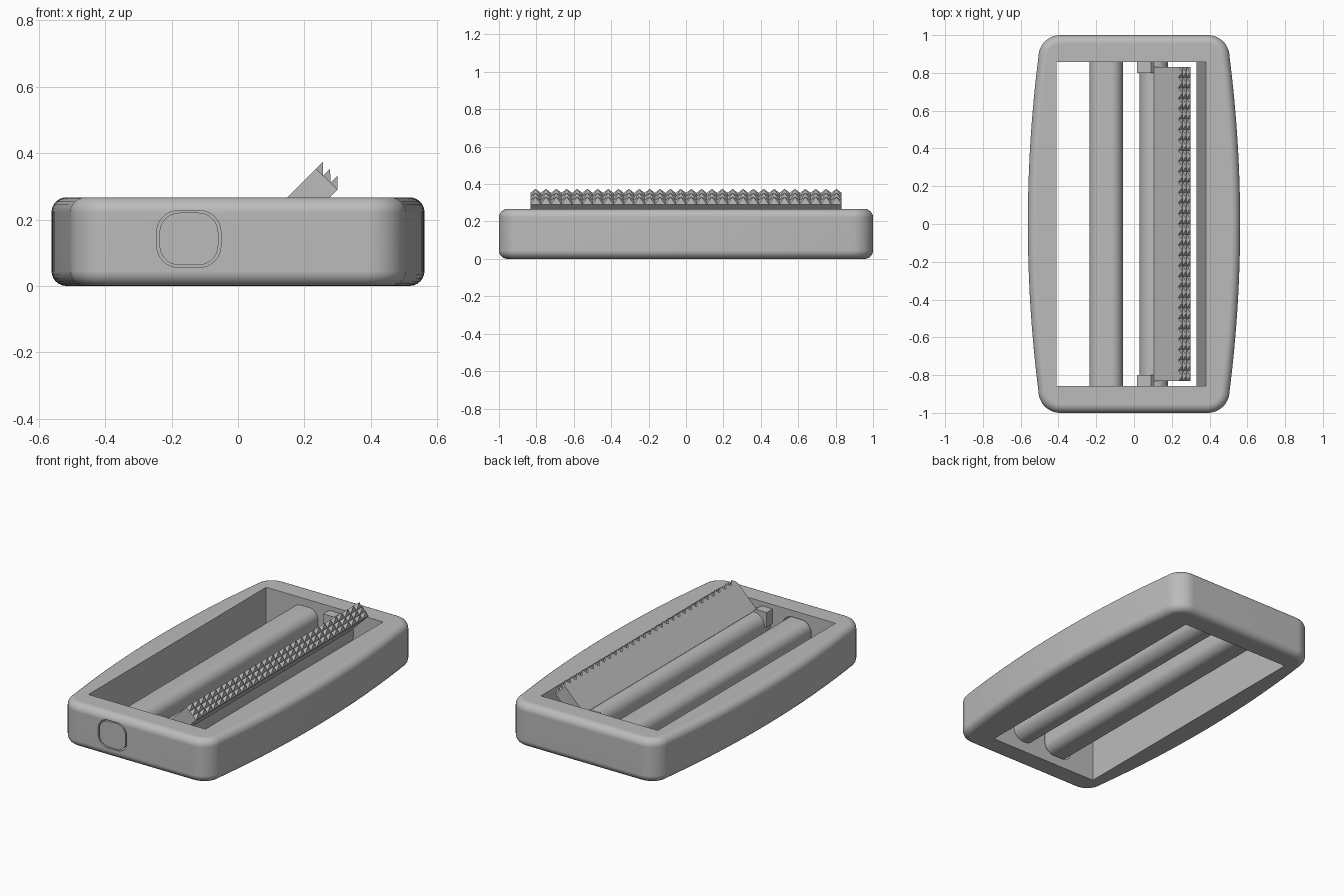
import bpy, bmesh, math
from mathutils import Vector

cube = bpy.data.objects.get("Cube")
if cube:
    bpy.data.objects.remove(cube, do_unlink=True)

grey = bpy.data.materials.new("plain grey")
grey.use_nodes = True
grey.diffuse_color = (0.5, 0.5, 0.5, 1)
grey.node_tree.nodes["Principled BSDF"].inputs["Base Color"].default_value = (0.5, 0.5, 0.5, 1)


def finish(bm, name):
    bmesh.ops.recalc_face_normals(bm, faces=bm.faces[:])
    mesh = bpy.data.meshes.new(name)
    bm.to_mesh(mesh)
    bm.free()
    mesh.materials.append(grey)
    ob = bpy.data.objects.new(name, mesh)
    bpy.context.collection.objects.link(ob)
    return ob


def extrude(points, offset):
    """Closed prism from a ring of 3D points."""
    bm = bmesh.new()
    face = bm.faces.new([bm.verts.new(p) for p in points])
    new = bmesh.ops.extrude_face_region(bm, geom=[face], use_keep_orig=True)["geom"]
    bmesh.ops.translate(bm, vec=offset, verts=[g for g in new if isinstance(g, bmesh.types.BMVert)])
    bmesh.ops.recalc_face_normals(bm, faces=bm.faces[:])
    return bm


def prism_y(profile, y0, y1):
    """Prism along y from an (x, z) profile."""
    return extrude([(x, y0, z) for x, z in profile], (0, y1 - y0, 0))


def rounded_rect(cx, cz, w, h, r, steps=8):
    pts = []
    for k, (sx, sz) in enumerate([(1, 1), (-1, 1), (-1, -1), (1, -1)]):
        for i in range(steps + 1):
            a = math.pi / 2 * (k + i / steps)
            pts.append((cx + sx * (w / 2 - r) + r * math.cos(a),
                        cz + sz * (h / 2 - r) + r * math.sin(a)))
    return pts


def activate(ob):
    bpy.ops.object.select_all(action='DESELECT')
    ob.select_set(True)
    bpy.context.view_layer.objects.active = ob


def smooth(ob):
    activate(ob)
    bpy.ops.object.shade_smooth_by_angle(angle=math.radians(35))
    mod = ob.modifiers.new("even shading", 'WEIGHTED_NORMAL')
    mod.keep_sharp = True


def cut(ob, cutter):
    activate(ob)
    mod = ob.modifiers.new("cut", 'BOOLEAN')
    mod.operation = 'DIFFERENCE'
    mod.solver = 'EXACT'
    mod.object = cutter
    bpy.ops.object.modifier_apply(modifier=mod.name)
    bpy.data.objects.remove(cutter, do_unlink=True)


# Frame: bowed long sides, rounded corners, rounded rims
height = 0.267
quarter = [(0.562 - 0.0716 * y * y, y) for y in [0.88 * i / 12 for i in range(13)]]
for i in range(11):
    a = math.radians(7 + 83 * i / 10)
    quarter.append((0.39 + 0.116 * math.cos(a), 0.884 + 0.116 * math.sin(a)))
half = quarter + [(-x, y) for x, y in reversed(quarter)]
outline = half + [(-x, -y) for x, y in half[1:-1]]
bm = extrude([(x, y, 0) for x, y in outline], (0, 0, height))
rims = [e for e in bm.edges if abs(e.verts[0].co.z - e.verts[1].co.z) < 0.001]
bmesh.ops.bevel(bm, geom=rims, offset=0.045, segments=6, profile=0.5, affect='EDGES')
frame = finish(bm, "frame")

# Opening with one leaning long wall, and the slot for the loose bar
slope = 0.05 / height
opening = [(-0.41, -0.1), (0.33 - 0.1 * slope, -0.1), (0.38 + 0.1 * slope, height + 0.1), (-0.41, height + 0.1)]
cut(frame, finish(prism_y(opening, -0.857, 0.857), "opening_cutter"))
slot = rounded_rect(-0.148, 0.1415, 0.193, 0.171, 0.065)
cut(frame, finish(prism_y(slot, -1.1, -0.82), "slot_cutter"))
smooth(frame)

# Crossbars
bar_shape = rounded_rect(-0.148, 0.1415, 0.177, 0.158, 0.06)
smooth(finish(prism_y(bar_shape, -0.999, 0.87), "sliding_bar"))
pivot_shape = rounded_rect(0.105, 0.1415, 0.15, 0.16, 0.07)
smooth(finish(prism_y(pivot_shape, -0.87, 0.87), "pivot_bar"))

# Stops above both ends of the pivot bar
for side, name in ((-1, "front_stop"), (1, "back_stop")):
    stop = [(0.015, 0.15), (0.105, 0.15), (0.105, 0.225), (0.09, 0.24), (0.015, 0.24)]
    finish(prism_y(stop, side * 0.80, side * 0.865), name)

# Slanted clamping flap
reach = 0.832
upper, lower = Vector((0.235, 0.353)), Vector((0.30, 0.29))
flap = [(0.105, 0.223), tuple(upper), tuple(lower), (0.165, 0.155), (0.10, 0.13)]
finish(prism_y(flap, -reach, reach), "flap")

# Three rows of pointed teeth along the flap's edge
bm = bmesh.new()
rows, columns = 3, 30
step = 2 * reach / columns
for r in range(rows):
    a = upper.lerp(lower, r / rows)
    b = upper.lerp(lower, (r + 1) / rows)
    tip = a + Vector((0.021, 0.021))
    for c in range(columns):
        y0 = -reach + c * step
        y1 = y0 + step
        base = [bm.verts.new(p) for p in ((a.x, y0, a.y), (a.x, y1, a.y), (b.x, y1, b.y), (b.x, y0, b.y))]
        point = bm.verts.new((tip.x, (y0 + y1) / 2, tip.y))
        bm.faces.new(base)
        for i in range(4):
            bm.faces.new((base[i], base[(i + 1) % 4], point))
finish(bm, "flap_teeth")
